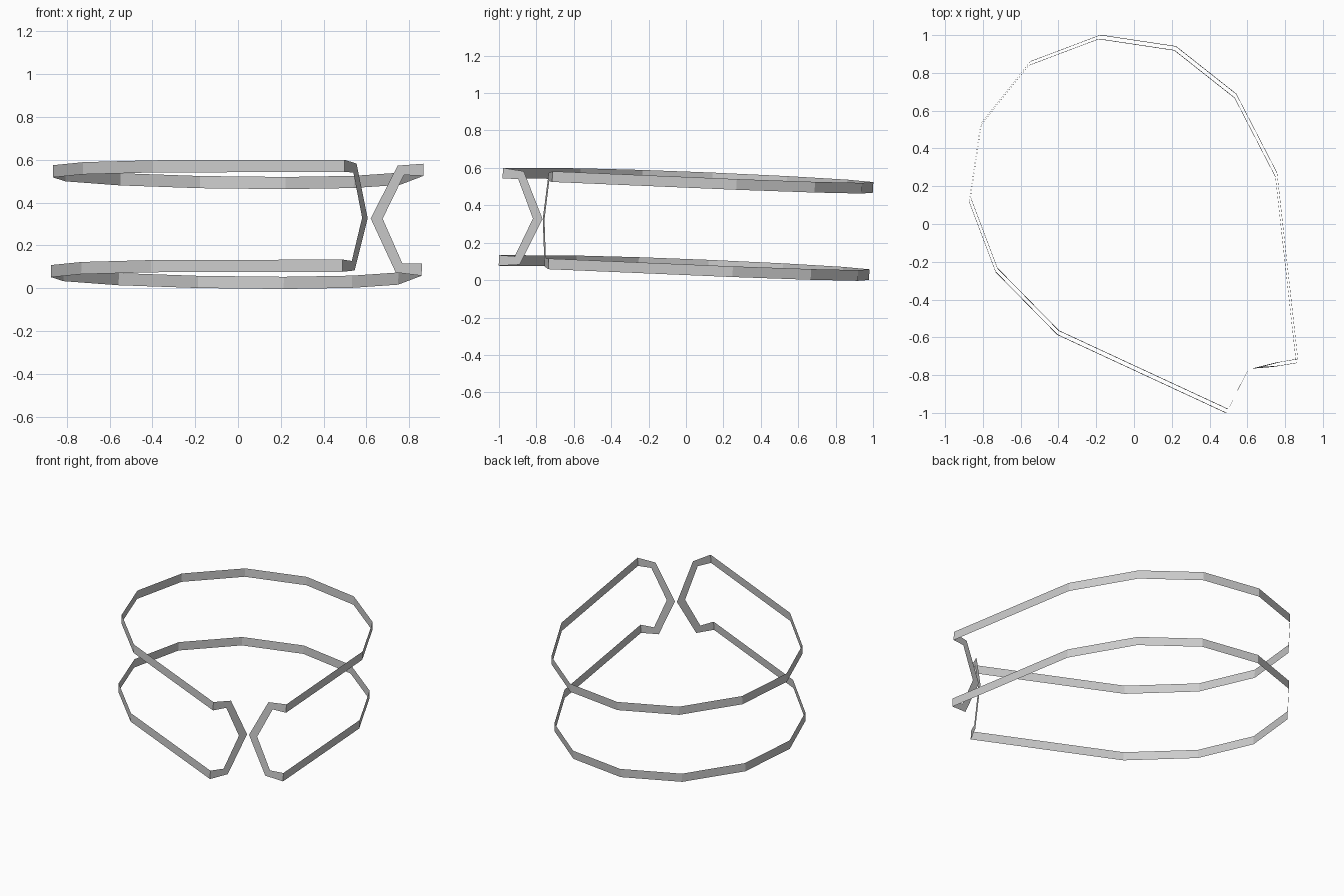
import bpy
from mathutils import Vector

if "Cube" in bpy.data.objects:
    bpy.data.objects.remove(bpy.data.objects["Cube"])

# The whole model sits on a slightly tilted plane: slopes along x and y
SX, SY = -0.018, -0.0445
NORMAL = Vector((-SX, -SY, 1)).normalized()
OUT, IN = 0.262, 0.205          # heights of band edges from the middle plane

# Open loop seen from above, from one gap end round to the other
LOOP = [(0.493, -0.99), (-0.402, -0.575), (-0.728, -0.243), (-0.869, 0.13),
        (-0.81, 0.528), (-0.553, 0.85), (-0.182, 0.99), (0.218, 0.93),
        (0.537, 0.678), (0.753, 0.26), (0.863, -0.725)]


def place(xy, h):
    """Point on the tilted middle plane, raised by h along its normal."""
    x, y = xy
    z = 0.3385 + SX * (x - 0.493) + SY * (y + 0.99)
    return Vector((x, y, z)) + NORMAL * h


def ribbon(name, edge_a, edge_b):
    """Flat-faced sheet strip between two matching edge paths."""
    n = len(edge_a)
    faces = [(i, i + 1, n + i + 1, n + i) for i in range(n - 1)]
    mesh = bpy.data.meshes.new(name)
    mesh.from_pydata(edge_a + edge_b, [], faces)
    obj = bpy.data.objects.new(name, mesh)
    bpy.context.collection.objects.link(obj)


# Upper and lower bands
for name, s in (("upper_band", 1), ("lower_band", -1)):
    ribbon(name, [place(p, s * OUT) for p in LOOP],
           [place(p, s * IN) for p in LOOP])

# Bent end straps joining the bands: (fraction toward the tip, height)
TIP_SIDE = [(0, OUT), (0.5, 0.25), (1, 0), (0.5, -0.25), (0, -OUT)]
BACK_SIDE = [(0, IN), (0.375, 0.207), (0.77, 0), (0.375, -0.207), (0, -IN)]
for name, end, tip in (("left_end_strap", LOOP[0], (0.606, -0.767)),
                       ("right_end_strap", LOOP[-1], (0.62, -0.766))):
    a, b = Vector(end), Vector(tip)
    ribbon(name, [place(a.lerp(b, t), h) for t, h in TIP_SIDE],
           [place(a.lerp(b, t), h) for t, h in BACK_SIDE])
